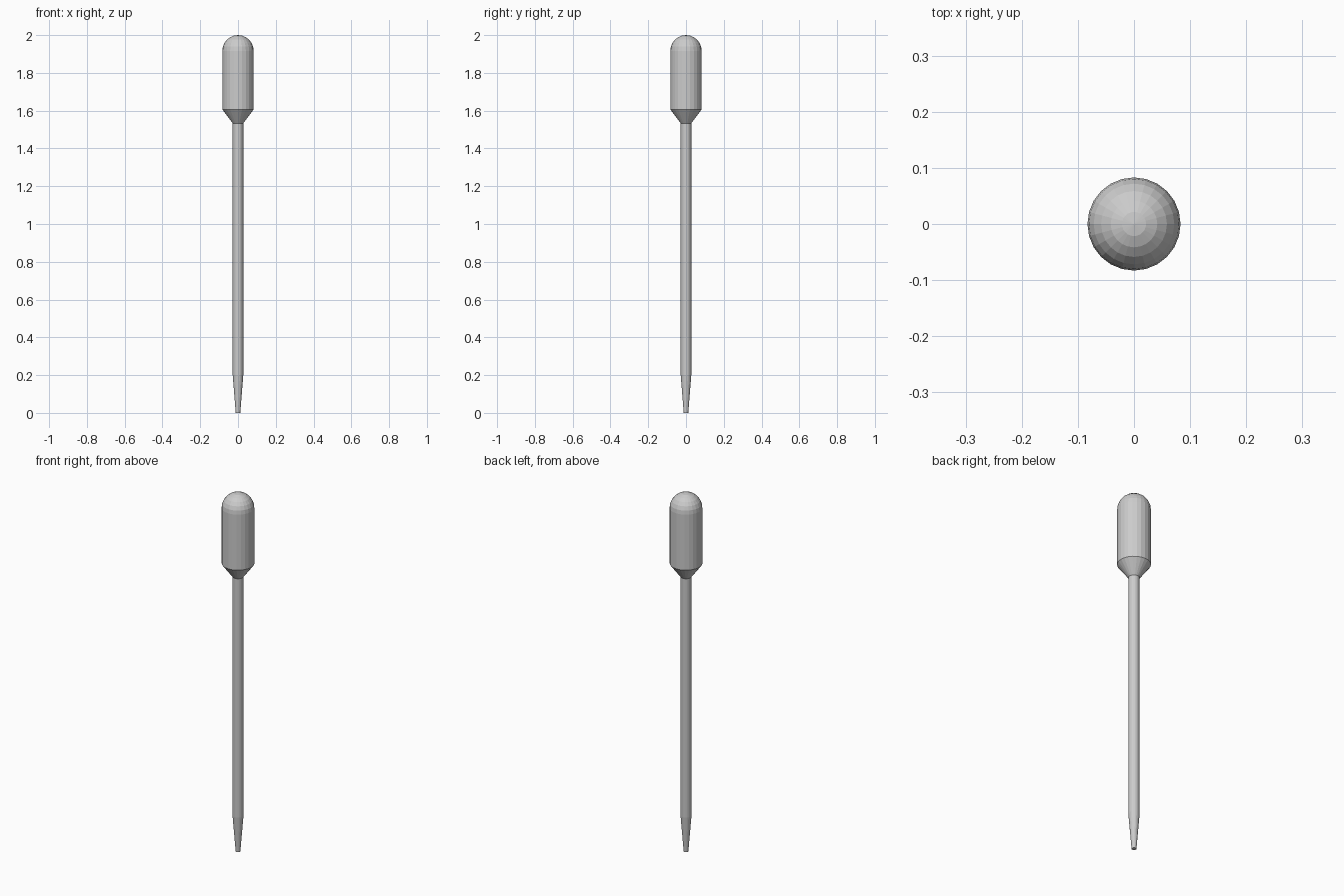
import bpy, bmesh, math

if "Cube" in bpy.data.objects:
    bpy.data.objects.remove(bpy.data.objects["Cube"])

SIDES = 24


def lathe(name, profile):
    """Revolve (radius, z) points around z; a zero radius closes to a point."""
    bm = bmesh.new()
    rings = []
    for r, z in profile:
        if r == 0:
            rings.append([bm.verts.new((0, 0, z))] * SIDES)
        else:
            rings.append([bm.verts.new((r * math.cos(2 * math.pi * i / SIDES),
                                        r * math.sin(2 * math.pi * i / SIDES), z))
                          for i in range(SIDES)])
    for low, high in zip(rings, rings[1:]):
        for i in range(SIDES):
            j = (i + 1) % SIDES
            corners = [low[i], low[j], high[j], high[i]]
            bm.faces.new(list(dict.fromkeys(corners)))
    bmesh.ops.recalc_face_normals(bm, faces=bm.faces)
    mesh = bpy.data.meshes.new(name)
    bm.to_mesh(mesh)
    bm.free()
    obj = bpy.data.objects.new(name, mesh)
    bpy.context.collection.objects.link(obj)
    return obj


# Thin tube with tapered, closed tip
lathe("stem", [(0, 0), (0.012, 0), (0.028, 0.2), (0.028, 1.533)])

# Squeeze bulb: conical shoulder, cylinder and hemispherical dome
R = 0.083
dome = [(R * math.cos(math.radians(a)), 2 - R + R * math.sin(math.radians(a)))
        for a in range(0, 90, 15)]
lathe("bulb", [(0.028, 1.533), (R, 1.607)] + dome + [(0, 2)])
